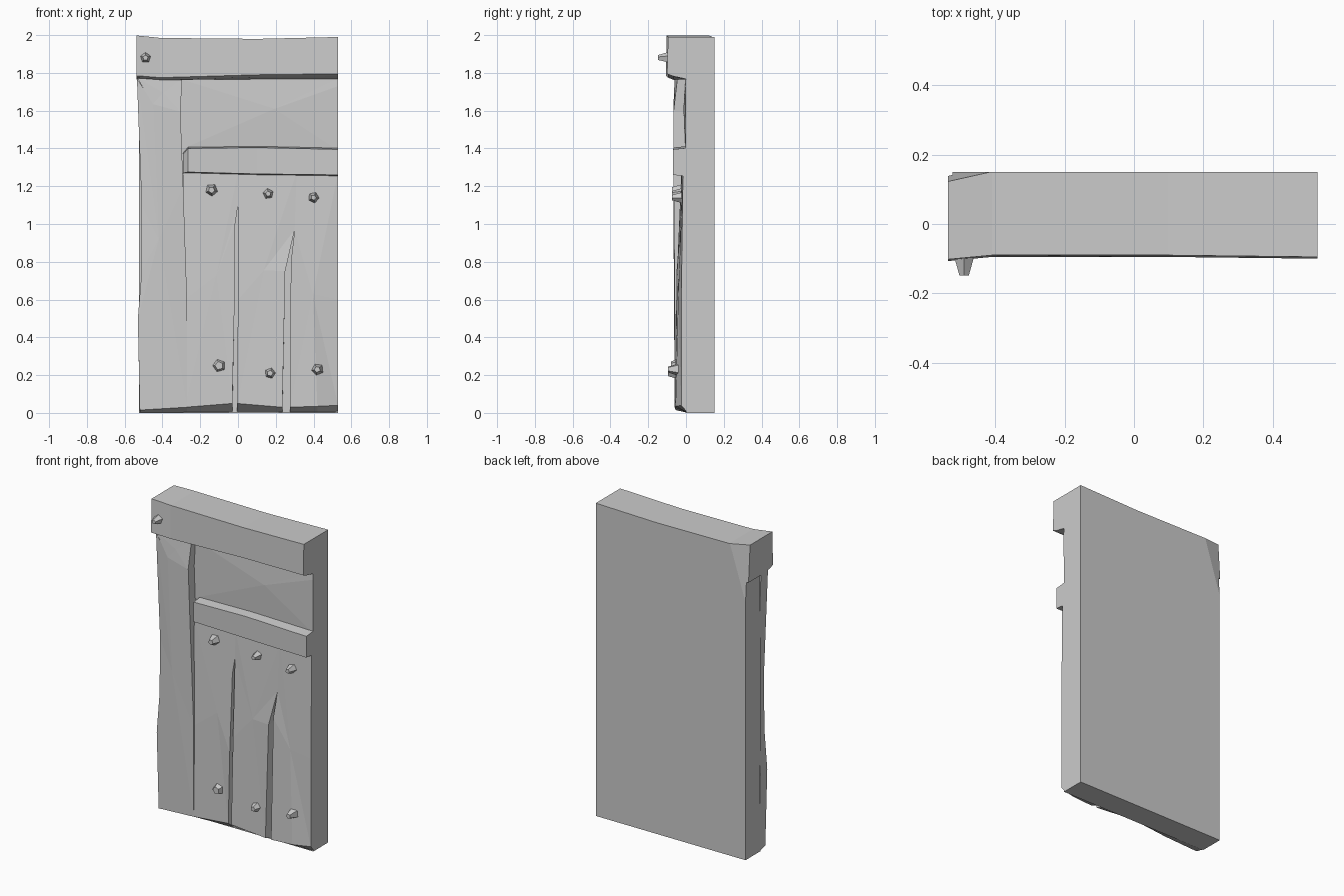
import bpy, bmesh, math
from mathutils import Vector, Matrix

old = bpy.data.objects.get("Cube")
if old:
    bpy.data.objects.remove(old, do_unlink=True)

grey = bpy.data.materials.new("plain grey")
grey.use_nodes = True
grey.diffuse_color = (0.6, 0.6, 0.6, 1)
grey.node_tree.nodes["Principled BSDF"].inputs["Base Color"].default_value = (0.6, 0.6, 0.6, 1)


def finish(name, bm):
    bmesh.ops.recalc_face_normals(bm, faces=bm.faces)
    mesh = bpy.data.meshes.new(name)
    bm.to_mesh(mesh)
    bm.free()
    mesh.materials.append(grey)
    obj = bpy.data.objects.new(name, mesh)
    bpy.context.collection.objects.link(obj)
    return obj


def cut_corner(bm):
    # Slanted chip off the upper back corner
    a, b, c = Vector((-0.41, 0.15, 2.0)), Vector((-0.53, 0.15, 1.62)), Vector((-0.535, 0.125, 1.97))
    normal = (b - a).cross(c - a).normalized()
    if normal.x > 0:
        normal = -normal
    cut = bmesh.ops.bisect_plane(bm, geom=bm.verts[:] + bm.edges[:] + bm.faces[:],
                                 plane_co=a, plane_no=normal, clear_outer=True)
    edges = [e for e in cut["geom_cut"] if isinstance(e, bmesh.types.BMEdge)]
    bmesh.ops.holes_fill(bm, edges=edges)


def block(name, outline, back=0.01, swell=0.0):
    """Board from a front outline of (x, z, y) points; the low edge slopes back to the floor."""
    bm = bmesh.new()
    front = [bm.verts.new((x, y, z)) for x, z, y in outline]
    rear = [bm.verts.new((x, back, 0 if z < 0.1 else z)) for x, z, y in outline]
    n = len(outline)
    for i in range(n):
        j = (i + 1) % n
        bm.faces.new((front[i], front[j], rear[j], rear[i]))
    bm.faces.new(rear)
    # Faceted front fanned around a slightly raised middle
    middle = sum((v.co for v in front), Vector()) / n
    middle.y -= swell
    hub = bm.verts.new(middle)
    for i in range(n):
        bm.faces.new((front[i], front[(i + 1) % n], hub))
    return finish(name, bm)


def loft(name, sections, chip=False):
    """Beam along x from (x, [(y, z), ...]) sections."""
    bm = bmesh.new()
    rings = [[bm.verts.new((x, y, z)) for y, z in ring] for x, ring in sections]
    for a, b in zip(rings, rings[1:]):
        for i in range(len(a)):
            j = (i + 1) % len(a)
            bm.faces.new((a[i], a[j], b[j], b[i]))
    bm.faces.new(rings[0])
    bm.faces.new(rings[-1])
    if chip:
        cut_corner(bm)
    return finish(name, bm)


# Backing slab
bm = bmesh.new()
bmesh.ops.create_cube(bm, size=1, matrix=Matrix.Translation((0.003, 0.075, 0.885))
                      @ Matrix.Diagonal((1.054, 0.15, 1.77, 1)))
cut_corner(bm)
finish("backing_slab", bm)


# Top beam, thicker and lumpier at its outer end
def beam_ring(front, top, low):
    return [(0.15, top), (front + 0.005, top), (front, low), (front + 0.03, low - 0.012),
            (0.01, 1.765), (0.15, 1.765)]


loft("top_beam", [(-0.537, beam_ring(-0.107, 1.998, 1.785)),
                  (-0.41, beam_ring(-0.095, 1.985, 1.775)),
                  (0.1, beam_ring(-0.095, 1.98, 1.79)),
                  (0.53, beam_ring(-0.1, 1.99, 1.795))], chip=True)

# Side stile with a worn outer edge
block("side_stile", [(-0.52, 0.015, -0.055), (-0.27, 0.03, -0.06), (-0.27, 0.6, -0.06),
                     (-0.29, 1.2, -0.065), (-0.305, 1.6, -0.065), (-0.45, 1.64, -0.065),
                     (-0.535, 1.77, -0.06), (-0.51, 1.1, -0.055), (-0.51, 0.75, -0.06),
                     (-0.53, 0.5, -0.06)], swell=0.005)
block("stile_head", [(-0.45, 1.635, -0.066), (-0.305, 1.595, -0.066), (-0.295, 1.775, -0.045),
                     (-0.535, 1.775, -0.06)])

# Recessed upper panel
block("upper_panel", [(-0.31, 1.39, -0.005), (0.53, 1.39, -0.002), (0.53, 1.73, -0.004),
                      (0.53, 1.77, -0.001), (-0.31, 1.77, -0.005)], swell=0.01)


# Middle rail with a slanted left end
def rail_ring(front, low, top):
    return [(0.01, top + 0.008), (front, top), (front, low), (0.01, low - 0.008)]


loft("middle_rail", [(-0.29, rail_ring(-0.035, 1.27, 1.37)),
                     (-0.265, rail_ring(-0.068, 1.275, 1.4)),
                     (0.1, rail_ring(-0.065, 1.265, 1.405)),
                     (0.53, rail_ring(-0.07, 1.26, 1.395))])

# Lower planks, split by tapering gaps
block("left_plank", [(-0.28, 0.03, -0.06), (-0.03, 0.05, -0.055), (-0.02, 0.5, -0.055),
                     (-0.015, 1.0, -0.035), (0, 1.1, -0.03), (0, 1.27, -0.025),
                     (-0.29, 1.27, -0.025), (-0.28, 0.6, -0.05)], swell=0.006)
block("middle_plank", [(-0.005, 0.05, -0.06), (0.235, 0.03, -0.06), (0.25, 0.75, -0.05),
                       (0.3, 0.97, -0.03), (0.31, 1.27, -0.022), (0, 1.27, -0.025),
                       (0, 1.1, -0.03), (0, 0.6, -0.05)], swell=0.006)
block("right_plank", [(0.275, 0.03, -0.06), (0.42, 0.035, -0.055), (0.53, 0.04, -0.025),
                      (0.53, 0.6, -0.025), (0.53, 1.27, -0.016), (0.31, 1.27, -0.022),
                      (0.3, 0.97, -0.03), (0.28, 0.8, -0.045)], swell=0.006)

# Rough faceted studs: x, z, tip y, base radius
studs = [(-0.49, 1.88, -0.148, 0.032), (-0.14, 1.18, -0.075, 0.038), (0.16, 1.16, -0.075, 0.032),
         (0.4, 1.14, -0.075, 0.032), (-0.1, 0.25, -0.08, 0.05), (0.17, 0.21, -0.095, 0.036),
         (0.42, 0.23, -0.095, 0.036)]
for i, (x, z, tip, radius) in enumerate(studs):
    bm = bmesh.new()
    place = (Matrix.Translation((x, tip + 0.03, z)) @ Matrix.Rotation(math.pi / 2, 4, "X")
             @ Matrix.Rotation(i * 0.7, 4, "Z"))
    bmesh.ops.create_cone(bm, cap_ends=True, segments=5, radius1=radius, radius2=radius * 0.45,
                          depth=0.06, matrix=place)
    finish("stud_%d" % (i + 1), bm)
